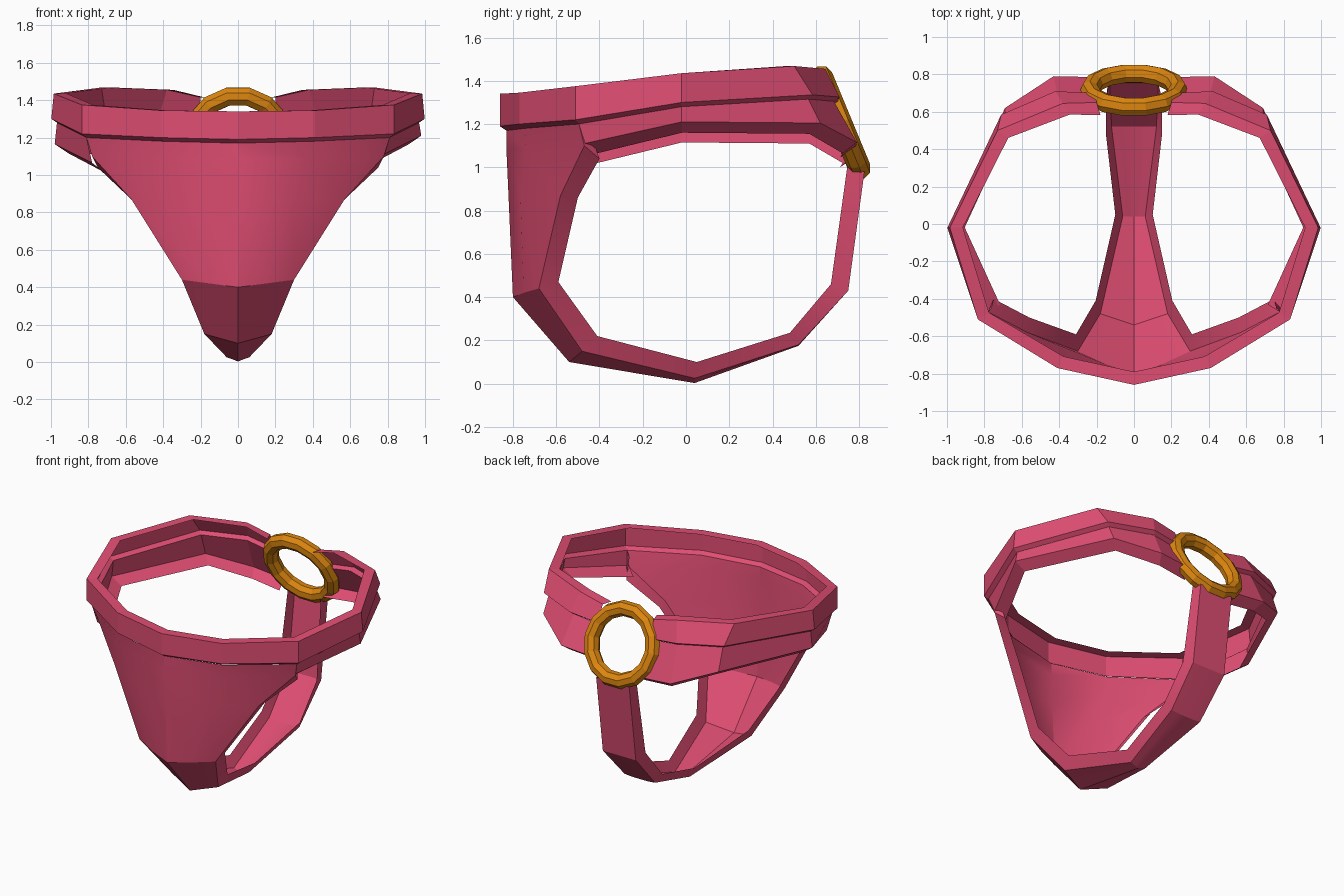
import bpy, bmesh, math
from mathutils import Vector


def material(name, color):
    m = bpy.data.materials.new(name)
    m.diffuse_color = color
    return m


PINK = material("pink_fabric", (0.74, 0.075, 0.17, 1))
GOLD = material("gold_metal", (0.72, 0.24, 0.005, 1))


def inward(p, d, dz=0.0):
    p = Vector(p)
    return p - Vector((p.x, p.y, 0)).normalized() * d + Vector((0, 0, dz))


def sheet(name, rows, smooth=0):
    """Skin rows of points into one folded sheet with normals facing outward."""
    bm = bmesh.new()
    grid = [[bm.verts.new(p) for p in r] for r in rows]
    for r, s in zip(grid, grid[1:]):
        for i in range(len(r) - 1):
            bm.faces.new((r[i], s[i], s[i + 1], r[i + 1]))
    bm.normal_update()
    mid = Vector((0, 0, 0.9))
    if sum(f.normal.dot(f.calc_center_median() - mid) * f.calc_area() for f in bm.faces) < 0:
        bmesh.ops.reverse_faces(bm, faces=bm.faces)
    me = bpy.data.meshes.new(name)
    bm.to_mesh(me)
    bm.free()
    me.materials.append(PINK)
    ob = bpy.data.objects.new(name, me)
    bpy.context.collection.objects.link(ob)
    if smooth:
        bpy.context.view_layer.objects.active = ob
        ob.select_set(True)
        bpy.ops.object.shade_smooth_by_angle(angle=math.radians(smooth))
        ob.select_set(False)


def flip(stations, dz=0.0):
    return [((-t[0], t[1], t[2]), (-b[0], b[1], b[2] + dz)) for t, b in stations]


# Waistband: rolled rim, wall and tucked lower edge, open at the back ring
half = [
    ((0, -0.86, 1.34), (0, -0.86, 1.19)),
    ((0.41, -0.77, 1.345), (0.41, -0.77, 1.20)),
    ((0.835, -0.51, 1.375), (0.835, -0.51, 1.22)),
    ((0.985, -0.02, 1.435), (0.998, -0.02, 1.30)),
    ((0.73, 0.50, 1.468), (0.71, 0.585, 1.335)),
    ((0.38, 0.645, 1.455), (0.42, 0.71, 1.325)),
    ((0.20, 0.65, 1.415), (0.21, 0.70, 1.30)),
]
sheet("waistband", [[inward(t, 0.07), t, b, inward(b, 0.03, -0.02)]
                    for t, b in flip(half)[:0:-1] + half])

# Lower side bands with a folded-in bottom hem, the left one slightly lower
side = [
    ((0.81, -0.495, 1.20), (0.78, -0.47, 1.11)),
    ((0.968, -0.02, 1.28), (0.98, -0.02, 1.21)),
    ((0.687, 0.566, 1.315), (0.69, 0.62, 1.205)),
    ((0.405, 0.684, 1.305), (0.43, 0.79, 1.115)),
    ((0.20, 0.675, 1.28), (0.19, 0.785, 1.095)),
]
for name, st in (("right_lower_band", side), ("left_lower_band", flip(side, -0.045))):
    sheet(name, [[t, b, inward(b, 0.075, -0.05)] for t, b in st])

# Front panel and under-strap: rows of centre, middle, edge and hem points
rows = [
    [(0, -0.83, 1.17), (0.40, -0.745, 1.18), (0.81, -0.495, 1.20), (0.76, -0.45, 1.18)],
    [(0, -0.83, 1.08), (0.39, -0.74, 1.09), (0.78, -0.47, 1.10), (0.75, -0.40, 1.04)],
    [(0, -0.82, 0.86), (0.30, -0.765, 0.865), (0.57, -0.58, 0.87), (0.56, -0.50, 0.86)],
    [(0, -0.80, 0.40), (0.15, -0.75, 0.42), (0.30, -0.68, 0.44), (0.31, -0.59, 0.47)],
    [(0, -0.54, 0.10), (0.09, -0.51, 0.125), (0.18, -0.48, 0.15), (0.205, -0.41, 0.22)],
    [(0, 0.04, 0.003), (0.03, 0.04, 0.015), (0.06, 0.04, 0.025), (0.10, 0.05, 0.10)],
    [(0, 0.52, 0.175), (0.06, 0.52, 0.175), (0.12, 0.52, 0.18), (0.15, 0.48, 0.235)],
    [(0, 0.75, 0.43), (0.065, 0.75, 0.43), (0.13, 0.75, 0.43), (0.15, 0.67, 0.46)],
    [(0, 0.825, 0.98), (0.065, 0.825, 0.98), (0.13, 0.825, 0.98), (0.13, 0.745, 1.0)],
]
sheet("front_panel_and_strap",
      [[(-x, y, z) for x, y, z in r[:0:-1]] + r for r in rows], smooth=25)

# Gold ring joining the bands and the strap at the back
bpy.ops.mesh.primitive_torus_add(
    major_segments=14, minor_segments=8, major_radius=0.236, minor_radius=0.052,
    location=(0, 0.715, 1.207), rotation=(math.radians(-67.5), 0, 0))
ring = bpy.context.object
ring.name = "back_ring"
ring.data.materials.append(GOLD)
